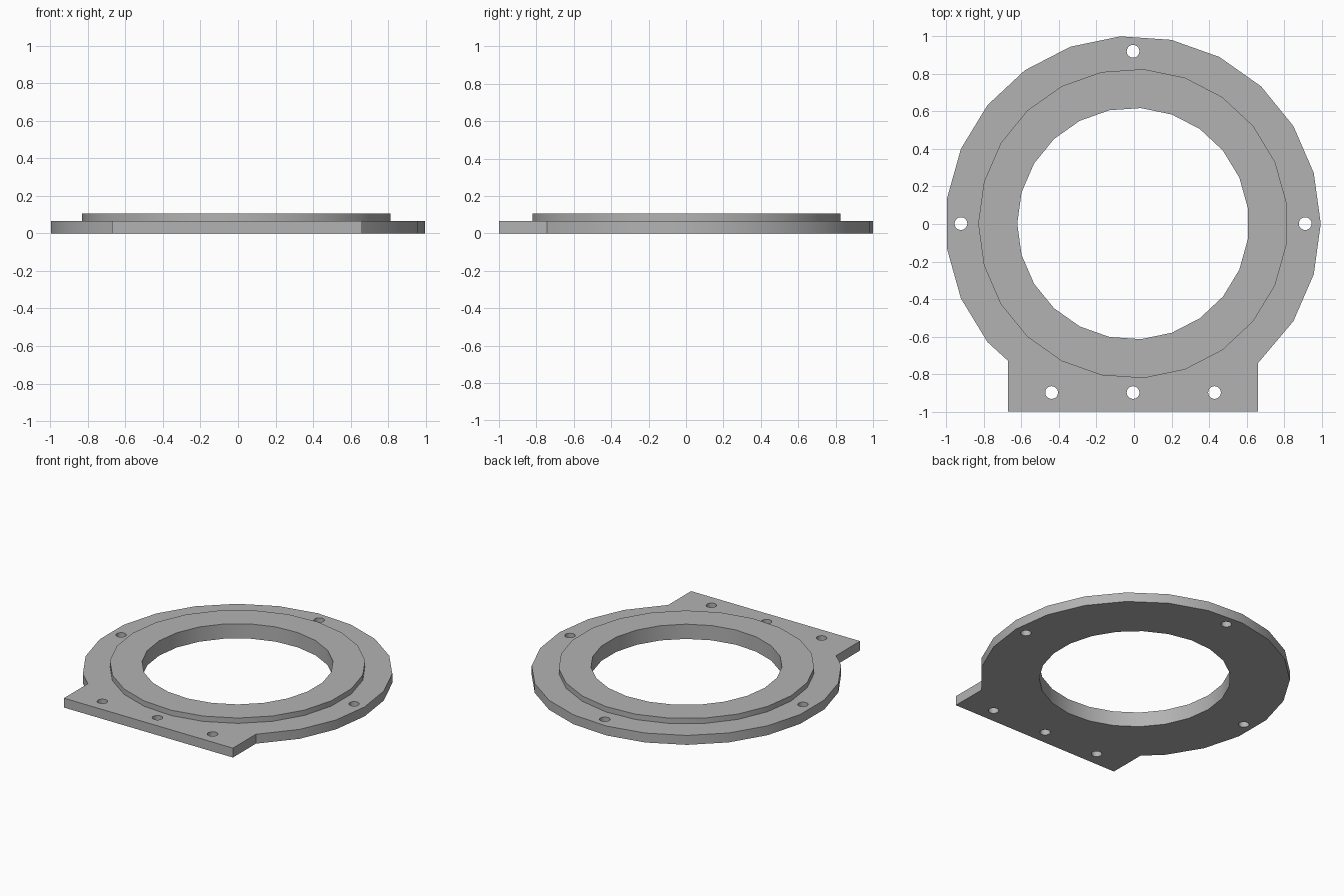
import bpy, bmesh
from math import cos, sin, pi, radians

cube = bpy.data.objects.get("Cube")
if cube:
    bpy.data.objects.remove(cube, do_unlink=True)

CX, CY = -0.005, 0.002          # common centre of the rings
SIDES = 23
PLATE_TOP, RING_TOP = 0.067, 0.105

grey = bpy.data.materials.new("plain_grey")
grey.use_nodes = True
colour = (0.45, 0.45, 0.45, 1)
grey.diffuse_color = colour
grey.node_tree.nodes["Principled BSDF"].inputs["Base Color"].default_value = colour


def circle(r, n=SIDES, x=0, y=0, start=0.0):
    """Points of a regular polygon around the common centre."""
    return [(CX + x + r * cos(start + 2 * pi * i / n),
             CY + y + r * sin(start + 2 * pi * i / n)) for i in range(n)]


def slab(name, loops, z0, z1, drop_bottom=False):
    """Extrude an outline with holes between two heights."""
    curve = bpy.data.curves.new(name, 'CURVE')
    curve.dimensions = '2D'
    curve.fill_mode = 'BOTH'
    curve.extrude = (z1 - z0) / 2
    for pts in loops:
        spline = curve.splines.new('POLY')
        spline.points.add(len(pts) - 1)
        for p, (x, y) in zip(spline.points, pts):
            p.co = (x, y, 0, 1)
        spline.use_cyclic_u = True
    temp = bpy.data.objects.new(name + "_outline", curve)
    bpy.context.collection.objects.link(temp)
    bpy.context.view_layer.update()
    mesh = bpy.data.meshes.new_from_object(
        temp.evaluated_get(bpy.context.evaluated_depsgraph_get()))
    bpy.data.objects.remove(temp, do_unlink=True)

    bm = bmesh.new()
    bm.from_mesh(mesh)
    bmesh.ops.remove_doubles(bm, verts=bm.verts, dist=0.0001)
    bmesh.ops.translate(bm, verts=bm.verts, vec=(0, 0, (z0 + z1) / 2))
    bmesh.ops.recalc_face_normals(bm, faces=bm.faces)
    if drop_bottom:
        low = [f for f in bm.faces if f.normal.z < -0.9]
        bmesh.ops.delete(bm, geom=low, context='FACES')
    bm.to_mesh(mesh)
    bm.free()
    mesh.materials.clear()
    mesh.materials.append(grey)
    obj = bpy.data.objects.new(name, mesh)
    bpy.context.collection.objects.link(obj)
    bpy.ops.object.select_all(action='DESELECT')
    obj.select_set(True)
    bpy.context.view_layer.objects.active = obj
    bpy.ops.object.shade_smooth_by_angle(angle=radians(30))
    return obj


# Round flange outline that runs into a square foot at the front
foot = 0.665
turn = 2 * pi / SIDES
arc = [(CX + cos(i * turn), CY + sin(i * turn)) for i in range(-2, 15)]
outline = arc + [(CX - foot, -0.73), (CX - foot, -1), (CX + foot, -1), (CX + foot, -0.742)]

bore = circle(0.617, start=pi)
bolt_spots = [(0, 0.918), (-0.917, 0), (0.917, 0), (-0.434, -0.9), (0, -0.9), (0.434, -0.9)]
bolt_holes = [circle(0.034, 20, x, y) for x, y in bolt_spots]
slab("flange_plate", [outline, bore] + bolt_holes, 0, PLATE_TOP)

# Raised ring around the bore
slab("raised_ring", [circle(0.825, start=pi), bore], PLATE_TOP, RING_TOP, drop_bottom=True)
